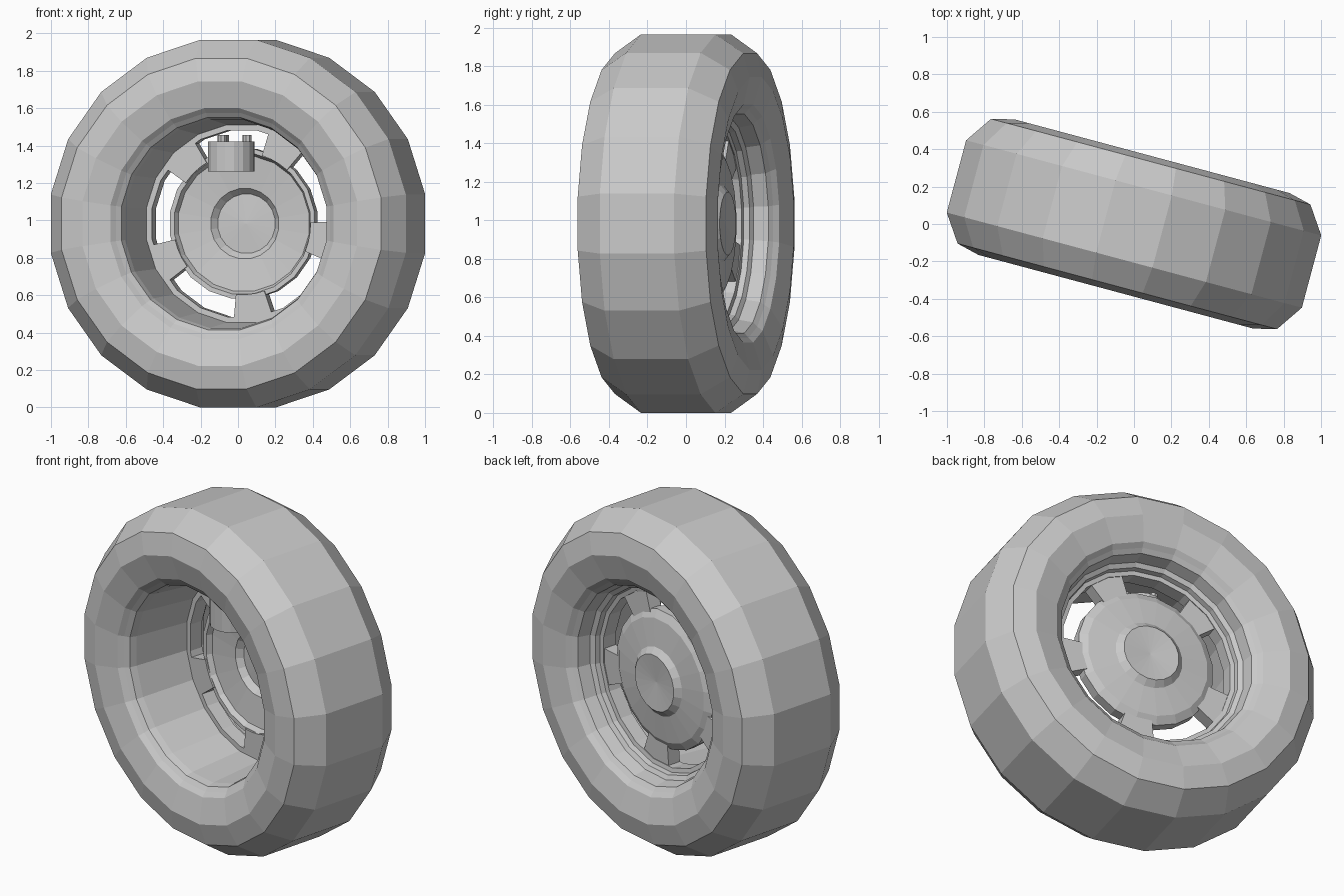
import bpy, bmesh, math
from mathutils import Matrix, Vector

cube = bpy.data.objects.get("Cube")
if cube:
    bpy.data.objects.remove(cube, do_unlink=True)

GREY = 0.588
SIDES = 20
SLOT_START = 97          # direction of the first rim slot, degrees
# Wheel is steered about the vertical axis; local y is the axle
PLACE = Matrix.Translation((0, 0, 0.9825)) @ Matrix.Rotation(math.radians(-15), 4, 'Z')

mat = bpy.data.materials.new("mid_grey")
mat.use_nodes = True
mat.diffuse_color = (GREY, GREY, GREY, 1)
bsdf = next(n for n in mat.node_tree.nodes if n.type == 'BSDF_PRINCIPLED')
bsdf.inputs["Base Color"].default_value = (GREY, GREY, GREY, 1)


def finish(name, bm):
    bmesh.ops.remove_doubles(bm, verts=bm.verts, dist=0.0005)
    bmesh.ops.recalc_face_normals(bm, faces=bm.faces)
    bm.transform(PLACE)
    mesh = bpy.data.meshes.new(name)
    bm.to_mesh(mesh)
    bm.free()
    mesh.materials.append(mat)
    obj = bpy.data.objects.new(name, mesh)
    bpy.context.collection.objects.link(obj)
    return obj


def lathe(name, profile, closed=True):
    """Revolve (radius, depth) points about the axle."""
    bm = bmesh.new()
    start = math.pi / SIDES
    verts = [bm.verts.new((r * math.cos(start), d, r * math.sin(start))) for r, d in profile]
    edges = [bm.edges.new(pair) for pair in zip(verts, verts[1:])]
    if closed:
        edges.append(bm.edges.new((verts[-1], verts[0])))
    bmesh.ops.spin(bm, geom=verts + edges, cent=(0, 0, 0), axis=(0, 1, 0),
                   angle=math.tau, steps=SIDES, use_merge=True)
    return finish(name, bm)


def arc_block(name, middle, half, inner, outer, front, back, steps=3):
    """Solid block bent round the axle."""
    bm = bmesh.new()
    rings = []
    for i in range(steps + 1):
        a = math.radians(middle - half + 2 * half * i / steps)
        corners = ((inner, front), (outer, front), (outer, back), (inner, back))
        rings.append([bm.verts.new((r * math.cos(a), d, r * math.sin(a))) for r, d in corners])
    for one, two in zip(rings, rings[1:]):
        for j in range(4):
            k = (j + 1) % 4
            bm.faces.new((one[j], one[k], two[k], two[j]))
    bm.faces.new(rings[0])
    bm.faces.new(rings[-1])
    return finish(name, bm)


def upright_cylinder(name, sides, radius, x, y, bottom, top):
    bm = bmesh.new()
    bmesh.ops.create_cone(bm, cap_ends=True, segments=sides, radius1=radius, radius2=radius,
                          depth=top - bottom,
                          matrix=Matrix.Translation((x, y, (bottom + top) / 2)))
    return finish(name, bm)


# Tyre: one half of the section, mirrored front to back
half = [(0.59, 0.30), (0.625, 0.335), (0.77, 0.375), (0.895, 0.345), (0.995, 0.20)]
lathe("tyre", [(r, -d) for r, d in half] + [(r, d) for r, d in reversed(half)])

# Rim barrel, deep at the front and stepped at the back
lathe("rim_barrel", [
    (0.625, -0.33), (0.575, -0.29), (0.565, -0.25), (0.535, 0.08), (0.505, 0.08),
    (0.505, 0.165), (0.53, 0.17), (0.535, 0.20), (0.56, 0.215),
    (0.575, 0.29), (0.625, 0.33)])

# Hub disc, hollowed at the front and raised at the back
lathe("hub_disc", [
    (0, 0.165), (0.16, 0.175), (0.19, 0.14), (0.365, 0.12), (0.38, 0.09),
    (0.405, 0.09), (0.405, 0.15), (0.36, 0.175), (0.20, 0.195),
    (0.165, 0.225), (0, 0.21)], closed=False)

# Spokes between the five rim slots
for i in range(5):
    arc_block(f"spoke_{i + 1}", SLOT_START + 36 + 72 * i, 12, 0.38, 0.525, 0.08, 0.16)

# Brake housing with three pegs
hx, hy = -0.035, -0.01
upright_cylinder("brake_housing", 16, 0.125, hx, hy, 0.28, 0.44)
for i in range(3):
    a = math.radians(10 + 120 * i)
    upright_cylinder(f"brake_peg_{i + 1}", 8, 0.025, hx + 0.085 * math.cos(a),
                     hy + 0.085 * math.sin(a), 0.43, 0.475)
